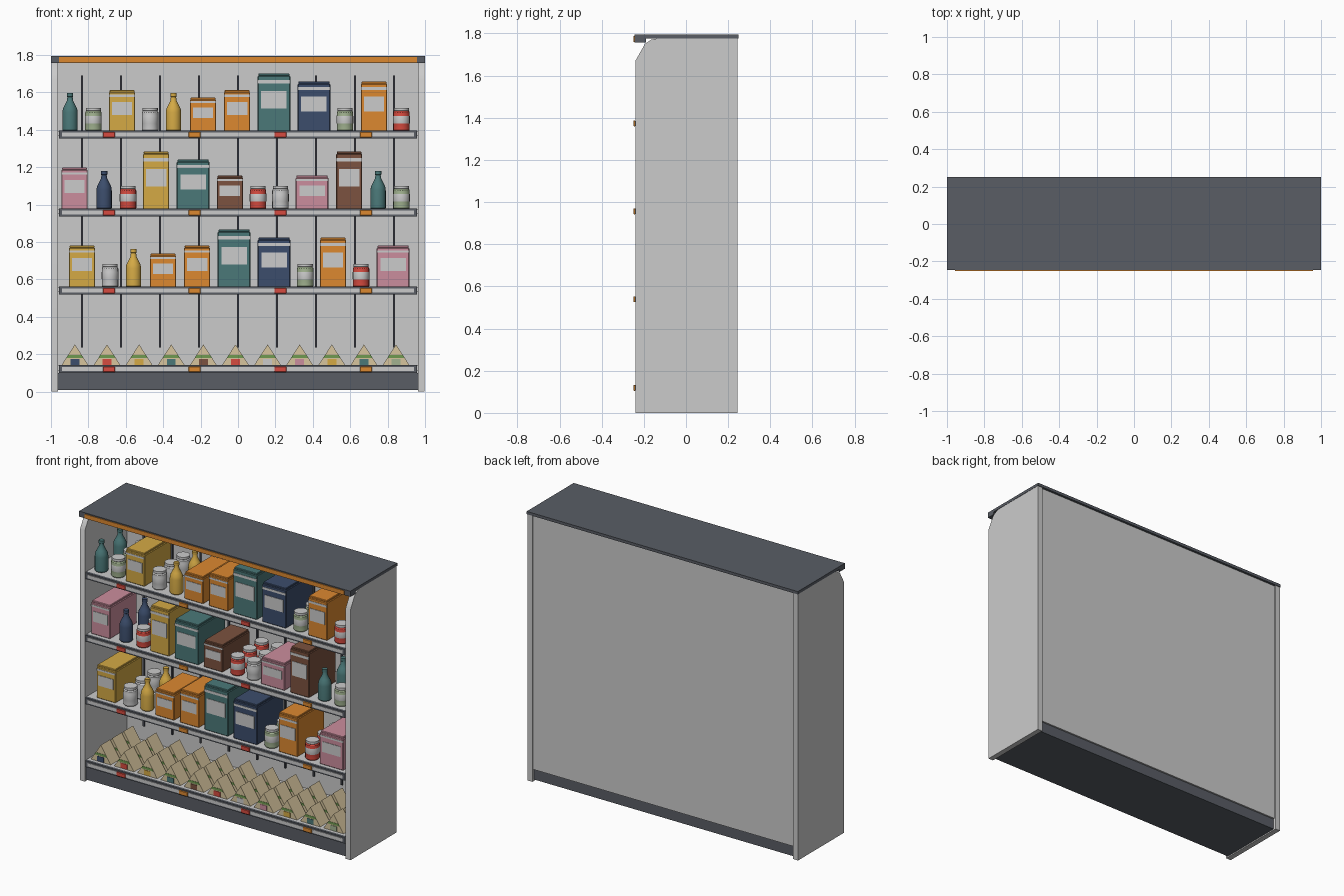
import bpy, bmesh, math
from mathutils import Matrix, Vector

if "Cube" in bpy.data.objects:
    bpy.data.objects.remove(bpy.data.objects["Cube"])

COLORS = dict(
    grey=(.62, .62, .62), dark=(.1, .11, .13), slot=(.06, .065, .08), white=(.82, .82, .8),
    orange=(.72, .25, .03), red=(.68, .07, .05), yellow=(.66, .4, .06), teal=(.07, .19, .19),
    navy=(.045, .075, .15), brown=(.2, .085, .05), pink=(.6, .27, .34), green=(.36, .45, .28),
    leaf=(.16, .32, .08), tan=(.68, .56, .34))
MATS = {}
for key, c in COLORS.items():
    MATS[key] = bpy.data.materials.new(key)
    MATS[key].diffuse_color = (*c, 1)


class Part:
    """Collects coloured primitives into one mesh."""
    def __init__(self):
        self.bm, self.used = bmesh.new(), []

    def idx(self, color):
        if color not in self.used:
            self.used.append(color)
        return self.used.index(color)

    def box(self, x0, x1, y0, y1, z0, z1, color, bevel=0):
        m = Matrix.Translation(((x0 + x1) / 2, (y0 + y1) / 2, (z0 + z1) / 2)) @ \
            Matrix.Diagonal((x1 - x0, y1 - y0, z1 - z0, 1))
        verts = bmesh.ops.create_cube(self.bm, size=1, matrix=m)['verts']
        for f in {f for v in verts for f in v.link_faces}:
            f.material_index = self.idx(color)
        if bevel:
            edges = list({e for v in verts for e in v.link_edges})
            bmesh.ops.bevel(self.bm, geom=edges, offset=bevel, segments=1,
                            affect='EDGES', profile=.5, material=-1)
        return self

    def prism(self, outline, depth, color):
        """Extrudes a closed 3D outline along a vector."""
        f = self.bm.faces.new([self.bm.verts.new(p) for p in outline])
        new = bmesh.ops.extrude_face_region(self.bm, geom=[f], use_keep_orig=True)['geom']
        verts = [g for g in new if isinstance(g, bmesh.types.BMVert)]
        bmesh.ops.translate(self.bm, verts=verts, vec=depth)
        for v in list(f.verts) + verts:
            for g in v.link_faces:
                g.material_index = self.idx(color)
        return self

    def lathe(self, profile, n=20):
        """Profile entries: radius, z, colour of the band below."""
        rings = [[self.bm.verts.new((r * math.cos(2 * math.pi * i / n), r * math.sin(2 * math.pi * i / n), z))
                  for i in range(n)] for r, z, _ in profile]
        for k in range(1, len(rings)):
            for i in range(n):
                j = (i + 1) % n
                f = self.bm.faces.new((rings[k-1][i], rings[k-1][j], rings[k][j], rings[k][i]))
                f.material_index, f.smooth = self.idx(profile[k][2]), True
        for ring, p in ((rings[0][::-1], profile[0]), (rings[-1], profile[-1])):
            self.bm.faces.new(ring).material_index = self.idx(p[2])
        return self

    def mesh(self, name):
        bmesh.ops.recalc_face_normals(self.bm, faces=self.bm.faces)
        me = bpy.data.meshes.new(name)
        self.bm.to_mesh(me)
        self.bm.free()
        for c in self.used:
            me.materials.append(MATS[c])
        me.set_sharp_from_angle(angle=math.radians(35))
        return me

    def place(self, name, *spots):
        me = self.mesh(name)
        for s in spots or ((0, 0, 0),):
            ob = bpy.data.objects.new(name, me)
            ob.location = s
            bpy.context.collection.objects.link(ob)


# --- cabinet ---
side = [(-.24, 0), (.245, 0), (.245, 1.778), (-.125, 1.778), (-.165, 1.77), (-.195, 1.75), (-.24, 1.67)]
for s, name in ((-1, "left_side_panel"), (1, "right_side_panel")):
    Part().prism([(s * .998, y, z) for y, z in side], Vector((-s * .036, 0, 0)), 'grey').place(name)
Part().box(-.962, .962, .205, .236, .08, 1.775, 'grey').place("back_panel")
Part().box(-.962, .962, -.225, .225, .008, .1, 'dark').place("base_plinth")
canopy = [(-.245, 1.758), (-.19, 1.758), (-.19, 1.776), (.25, 1.776), (.25, 1.795), (-.245, 1.795)]
Part().prism([(-1, y, z) for y, z in canopy], Vector((2, 0, 0)), 'dark').place("top_canopy")
Part().box(-.957, .957, -.25, -.24, 1.76, 1.788, 'orange').place("canopy_trim")

# slotted uprights on the back panel
slots = Part()
for i in range(-4, 5):
    slots.box(i * .2085 - .006, i * .2085 + .006, .196, .206, .235, 1.69, 'slot')
slots.place("back_uprights")

# --- shelves with price rails and tags ---
LEVELS = [1.393, .976, .559, .139]
shelf = Part().box(-.962, .962, -.225, .205, -.025, 0, 'grey')
shelf.box(-.957, .957, -.24, -.222, -.04, .002, 'dark')
shelf.box(-.94, .94, -.243, -.238, -.03, -.008, 'white')
for i, x in enumerate((-.69, -.232, .226, .684)):
    shelf.box(x - .032, x + .032, -.249, -.24, -.034, -.006, ('red', 'orange')[i % 2], .002)
shelf.place("shelf", *[(0, 0, z) for z in LEVELS])


# --- products ---
def carton(x, z, color, w, h):
    p = Part().box(-w/2, w/2, -.2, .085, 0, h - .012, color, .004)
    p.box(-w/2 + .004, w/2 - .004, -.196, .081, h - .014, h, color, .003)
    p.box(-w/2 + .001, w/2 - .001, -.202, -.19, h * .83, h * .885, 'white')
    p.box(-w * .39, w * .39, -.203, -.19, h * .39, h * .7, 'white')
    p.place("carton", (x, 0, z))


def can(x, z, color):
    Part().lathe([(.039, 0, color), (.044, .006, color), (.044, .04, color), (.0445, .042, 'white'),
                  (.0445, .08, 'white'), (.044, .082, color), (.044, .1, color), (.039, .107, color),
                  (.041, .109, 'white'), (.041, .124, 'white')]
                 ).place("can", *[(x, y, z) for y in (-.155, -.03, .095)])


def bottle(x, z, color):
    Part().lathe([(.036, 0, color), (.041, .006, color), (.041, .1, color), (.038, .12, color),
                  (.028, .14, color), (.017, .162, color), (.014, .182, color), (.017, .184, color),
                  (.017, .203, color)]
                 ).place("bottle", *[(x, y, z) for y in (-.155, .04)])


S, L = .14, .175    # carton widths
ROWS = [
    [(-.898, 'teal', 'b'), (-.773, 'green', 'c'), (-.62, 'yellow', S, .22), (-.47, 'white', 'c'),
     (-.345, 'yellow', 'b'), (-.187, 'orange', S, .18), (-.005, 'orange', S, .22), (.192, 'teal', L, .307),
     (.406, 'navy', L, .265), (.572, 'green', 'c'), (.727, 'orange', S, .265), (.874, 'red', 'c')],
    [(-.874, 'pink', S, .222), (-.716, 'navy', 'b'), (-.588, 'red', 'c'), (-.438, 'yellow', S, .307),
     (-.24, 'teal', L, .265), (-.043, 'brown', S, .18), (.107, 'red', 'c'), (.227, 'white', 'c'),
     (.396, 'pink', L, .18), (.594, 'brown', S, .307), (.749, 'teal', 'b'), (.874, 'green', 'c')],
    [(-.834, 'yellow', S, .222), (-.684, 'white', 'c'), (-.559, 'yellow', 'b'), (-.401, 'orange', S, .18),
     (-.219, 'orange', S, .222), (-.021, 'teal', L, .307), (.193, 'navy', L, .265), (.359, 'green', 'c'),
     (.508, 'orange', S, .265), (.658, 'red', 'c'), (.829, 'pink', L, .222)]]
for z, row in zip(LEVELS, ROWS):
    for x, color, *kind in row:
        if kind[0] == 'b':
            bottle(x, z, color)
        elif kind[0] == 'c':
            can(x, z, color)
        else:
            carton(x, z, color, *kind)

# wedge packs on the bottom shelf, three deep
for i, color in enumerate(('navy', 'red', 'yellow', 'teal', 'brown', 'red', 'white', 'pink', 'yellow', 'teal', 'green')):
    p = Part().prism([(-.073, -.05, 0), (.073, -.05, 0), (0, -.05, .113)], Vector((0, .1, 0)), 'tan')
    p.prism([(-.046, -.052, .041), (.046, -.052, .041), (.036, -.052, .056), (-.036, -.052, .056)],
            Vector((0, .005, 0)), 'leaf')
    p.box(-.024, .024, -.053, -.048, .002, .035, color)
    p.place("wedge_pack", *[(-.872 + i * .1717, y, LEVELS[3]) for y in (-.15, -.03, .09)])

for m in bpy.data.materials:
    if m.users and not m.is_grease_pencil:
        m.use_nodes = True
        m.node_tree.nodes["Principled BSDF"].inputs["Base Color"].default_value = m.diffuse_color
